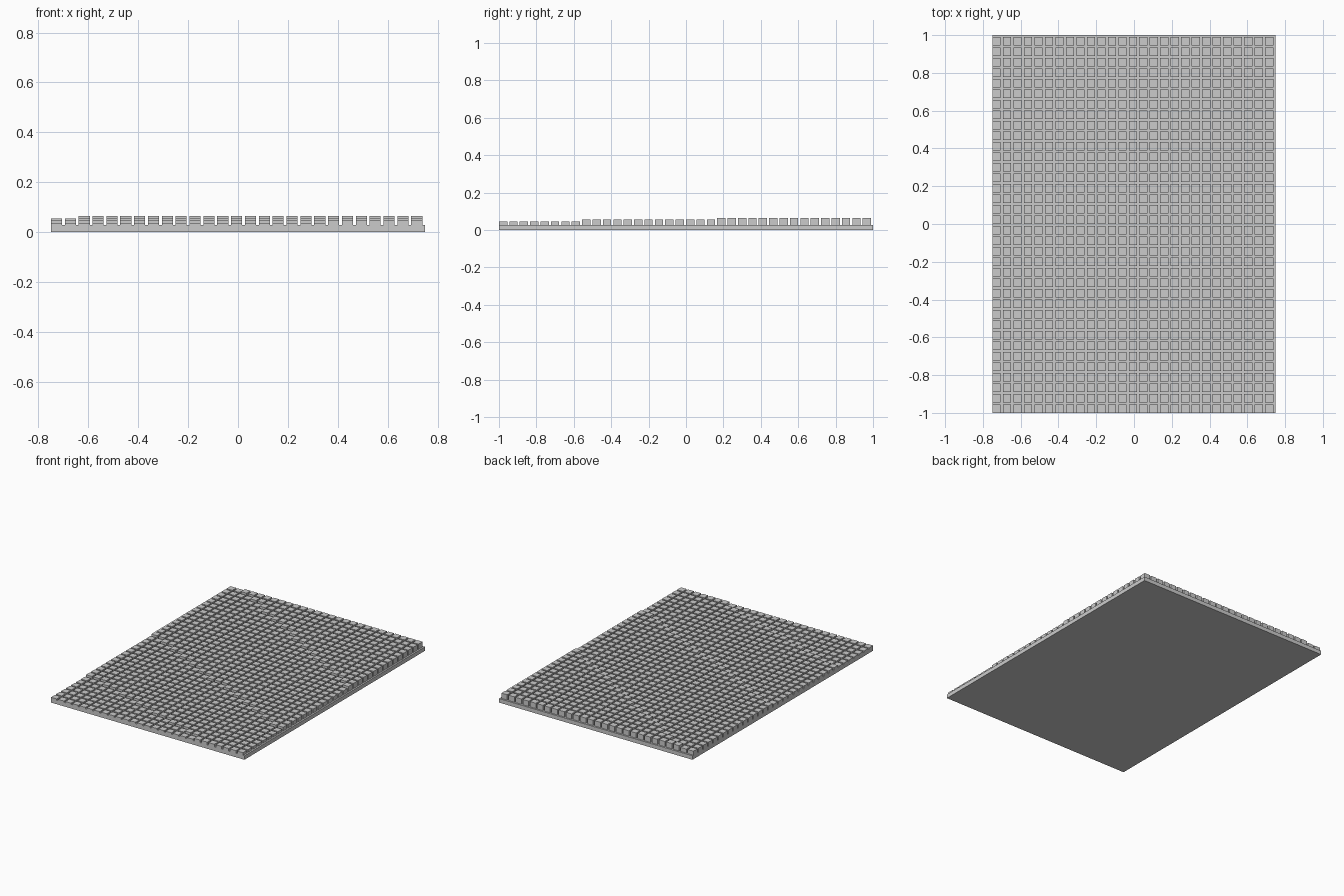
import bpy
import bmesh
from mathutils import Matrix, Vector

if "Cube" in bpy.data.objects:
    bpy.data.objects.remove(bpy.data.objects["Cube"], do_unlink=True)

COLS, ROWS = 27, 36
PITCH = 2 / ROWS
TILE = PITCH * 0.8
BASE = PITCH / 2
STEP = PITCH / 6
LEFT, FRONT = -COLS * PITCH / 2, -1

# One grey for everything
grey = bpy.data.materials.new("plain grey")
grey.use_nodes = True
grey.diffuse_color = (0.6, 0.6, 0.6, 1)
grey.node_tree.nodes["Principled BSDF"].inputs["Base Color"].default_value = grey.diffuse_color


def add_box(bm, low, size):
    """Box given by its lowest corner and its size."""
    centre = Vector(low) + Vector(size) / 2
    bmesh.ops.create_cube(bm, size=1, matrix=Matrix.Translation(centre) @ Matrix.Diagonal((*size, 1)))


def finish(bm, name):
    mesh = bpy.data.meshes.new(name)
    bm.to_mesh(mesh)
    bm.free()
    mesh.materials.append(grey)
    obj = bpy.data.objects.new(name, mesh)
    bpy.context.collection.objects.link(obj)
    return obj


# Terrace edges: slope across the columns, and the row where each edge starts
EDGES = [(0.35, 7), (0.46, 19.5), (0.58, 36)]


def level(col, row):
    return 1 + sum(row + slope * col >= start - 0.001 for slope, start in EDGES)


# Base plate
bm = bmesh.new()
add_box(bm, (LEFT, FRONT, 0), (COLS * PITCH, ROWS * PITCH, BASE))
finish(bm, "base_plate")

# Grid of square blocks rising in terraces toward the back left
bm = bmesh.new()
for col in range(COLS):
    for row in range(ROWS):
        corner = (LEFT + col * PITCH, FRONT + row * PITCH, BASE)
        add_box(bm, corner, (TILE, TILE, level(col, row) * STEP))
finish(bm, "block_grid")
